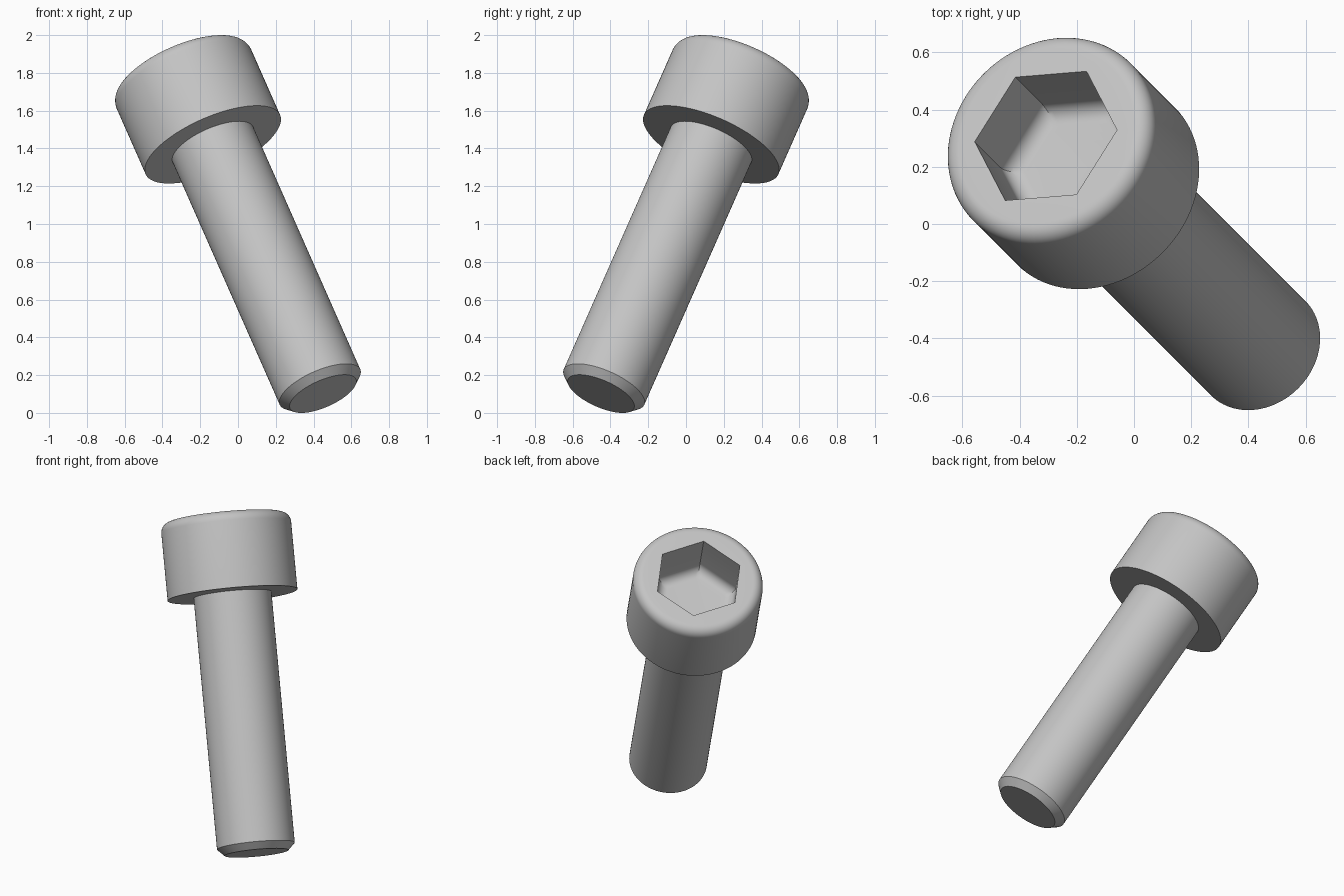
import bpy, bmesh
from math import sin, cos, pi, radians
from mathutils import Matrix, Vector

cube = bpy.data.objects.get("Cube")
if cube:
    bpy.data.objects.remove(cube)

SEGMENTS = 96
SHAFT_R, HEAD_R, SOCKET_R = 0.233, 0.389, 0.233   # socket radius is to the flats
SHAFT_L, HEAD_H, SOCKET_D = 1.556, 0.467, 0.30
CHAMFER, ROUND, FILLET = 0.042, 0.06, 0.06
TOP = SHAFT_L + HEAD_H
STEPS = 8


def round_ring(bm, r, z):
    angles = [2 * pi * i / SEGMENTS for i in range(SEGMENTS)]
    return [bm.verts.new((r * cos(a), r * sin(a), z)) for a in angles]


def hex_ring(bm, r, z):
    """Hexagon with the same point count as the round rings."""
    ring = []
    for i in range(SEGMENTS):
        a = 2 * pi * i / SEGMENTS
        d = r / cos(a % (pi / 3) - pi / 6)
        ring.append(bm.verts.new((d * cos(a), d * sin(a), z)))
    return ring


bm = bmesh.new()

# Shaft with a chamfered tip, then the underside of the head
rings = [round_ring(bm, r, z) for r, z in (
    (SHAFT_R - CHAMFER, 0), (SHAFT_R, CHAMFER), (SHAFT_R, SHAFT_L), (HEAD_R, SHAFT_L))]

# Head side and rounded rim
for k in range(STEPS + 1):
    a = pi / 2 * k / STEPS
    rings.append(round_ring(bm, HEAD_R - ROUND * (1 - cos(a)), TOP - ROUND * (1 - sin(a))))

# Hexagonal socket with a filleted floor
rings.append(hex_ring(bm, SOCKET_R, TOP))
for k in range(STEPS + 1):
    a = pi / 2 * k / STEPS
    rings.append(hex_ring(bm, SOCKET_R - FILLET * (1 - cos(a)),
                          TOP - SOCKET_D + FILLET * (1 - sin(a))))

# Skin between the rings and close both ends
for low, high in zip(rings, rings[1:]):
    for i in range(SEGMENTS):
        j = (i + 1) % SEGMENTS
        bm.faces.new((low[i], low[j], high[j], high[i]))
bm.faces.new(rings[0][::-1])
bm.faces.new(rings[-1])

# Turn the socket, then lean the whole screw
lean = Matrix.Rotation(radians(45), 4, 'Z') @ Matrix.Rotation(radians(-32), 4, 'X')
place = Matrix.Translation(Vector((0.45, -0.45, 0.101)))
bm.transform(place @ lean @ Matrix.Rotation(radians(15), 4, 'Z'))

mesh = bpy.data.meshes.new("socket_screw")
bm.to_mesh(mesh)
bm.free()
screw = bpy.data.objects.new("socket_screw", mesh)
bpy.context.collection.objects.link(screw)

# Plain grey metal
grey = bpy.data.materials.new("grey_metal")
grey.use_nodes = True
colour = (0.55, 0.55, 0.55, 1)
grey.diffuse_color = colour
grey.node_tree.nodes["Principled BSDF"].inputs["Base Color"].default_value = colour
mesh.materials.append(grey)

bpy.ops.object.select_all(action='DESELECT')
screw.select_set(True)
bpy.context.view_layer.objects.active = screw
bpy.ops.object.shade_smooth_by_angle(angle=radians(30))
